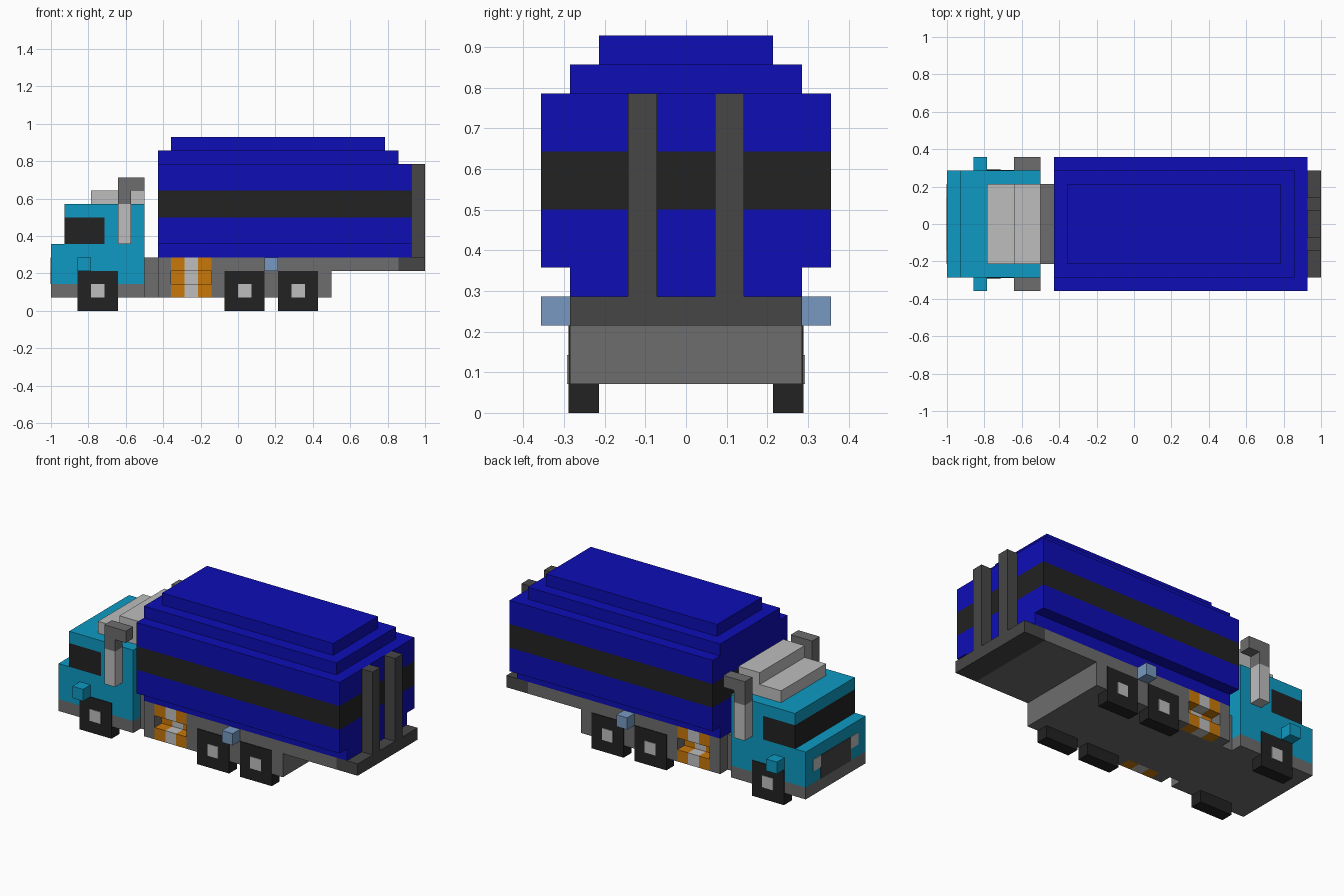
import bpy
import bmesh

if "Cube" in bpy.data.objects:
    bpy.data.objects.remove(bpy.data.objects["Cube"], do_unlink=True)

U = 1 / 14      # size of one block
E = 0.05        # thickness of surface plates, in blocks


def linear(c):
    c /= 255
    return c / 12.92 if c <= 0.04045 else ((c + 0.055) / 1.055) ** 2.4


def material(name, rgb):
    m = bpy.data.materials.new(name)
    colour = (*[linear(c) for c in rgb], 1)
    m.diffuse_color = colour
    m.use_nodes = True
    m.node_tree.nodes["Principled BSDF"].inputs["Base Color"].default_value = colour
    return m


BLUE = material("deep blue", (13, 13, 182))
TEAL = material("teal", (14, 154, 194))
BLACK = material("black", (34, 34, 34))
DARK = material("dark grey", (70, 70, 70))
GREY = material("mid grey", (109, 109, 109))
LIGHT = material("light grey", (190, 190, 190))
ORANGE = material("orange", (200, 120, 10))
STEEL = material("steel blue", (119, 153, 193))


def boxes(name, mat, *spans):
    """One object made of boxes, each (x0, x1, y0, y1, z0, z1) in blocks."""
    bm = bmesh.new()
    for x0, x1, y0, y1, z0, z1 in spans:
        verts = bmesh.ops.create_cube(bm, size=1)["verts"]
        for v in verts:
            v.co = ((x0 + (v.co.x + 0.5) * (x1 - x0)) * U,
                    (y0 + (v.co.y + 0.5) * (y1 - y0)) * U,
                    (z0 + (v.co.z + 0.5) * (z1 - z0)) * U)
    mesh = bpy.data.meshes.new(name)
    bm.to_mesh(mesh)
    bm.free()
    mesh.materials.append(mat)
    obj = bpy.data.objects.new(name, mesh)
    bpy.context.collection.objects.link(obj)
    return obj


def pair(name, mat, *spans):
    """The same boxes on the left (+y) and mirrored to the right (-y)."""
    both = list(spans)
    both += [(x0, x1, -y1, -y0, z0, z1) for x0, x1, y0, y1, z0, z1 in spans]
    return boxes(name, mat, *both)


# Chassis and rear platform
boxes("chassis", GREY,
      (-14, -7, -4, 4, 1, 2), (-7, -6, -3, 3, 1, 4), (-6, -5, -4, 4, 1, 4),
      (-5, -2, -3, 3, 1, 4), (-2, 7, -4, 4, 1, 4), (7, 12, -4, 4, 3, 4))
boxes("rear_platform", DARK, (12, 14, -4, 4, 3, 4))
pair("rear_post", DARK, (13, 14, 1, 2, 4, 11))

# Cab with wrap-around glass
boxes("cab_body", TEAL, (-14, -7, -4, 4, 2, 5), (-10, -7, -4, 4, 5, 7),
      (-13, -7, -4, 4, 7, 8))
boxes("cab_glass", BLACK, (-13, -10, -4, 4, 5, 7))
pair("cab_side_block", TEAL, (-12, -11, 4, 5, 3, 4))
boxes("grille", DARK, (-14 - E, -14, -2, 2, 2, 4))
pair("headlight", LIGHT, (-14 - E, -14, 2, 3, 3, 4))

# Roof fairing and exhaust stacks
boxes("roof_fairing", LIGHT, (-11, -7, -3, 3, 8, 9), (-9, -7, -3, 3, 9, 10))
pair("exhaust_pipe", LIGHT, (-9, -8, 4, 5, 5, 8))
pair("exhaust_elbow", GREY, (-9, -8, 4, 5, 8, 9), (-9, -7, 4, 5, 9, 10))

# Cargo container with stripe and stepped top
boxes("cargo_container", BLUE,
      (-6, 13, -4, 4, 4, 5), (-6, 13, -5, 5, 5, 7), (-6, 13, -5, 5, 9, 11),
      (-6, 12, -4, 4, 11, 12), (-5, 11, -3, 3, 12, 13))
boxes("cargo_stripe", BLACK, (-6, 13, -5, 5, 7, 9))

# Side lockers: upper and lower ledges around a recessed middle
for name, mat, starts in (("locker_orange", ORANGE, (-5, -3)),
                          ("locker_band", LIGHT, (-4,))):
    spans = []
    for x in starts:
        spans += [(x, x + 1, 3, 4, 1, 2), (x, x + 1, 3, 3 + E, 2, 3),
                  (x, x + 1, 3, 4, 3, 4)]
    pair(name, mat, *spans)

# Side lamps
pair("side_lamp", STEEL, (2, 3, 4, 5, 3, 4))

# Wheels with hubs
for label, x in (("front", -12), ("middle", -1), ("rear", 3)):
    pair(label + "_wheel", BLACK, (x, x + 3, 3, 4 + E, 0, 3))
    pair(label + "_hub", LIGHT, (x + 1, x + 2, 4, 4 + 2 * E, 1, 2))
